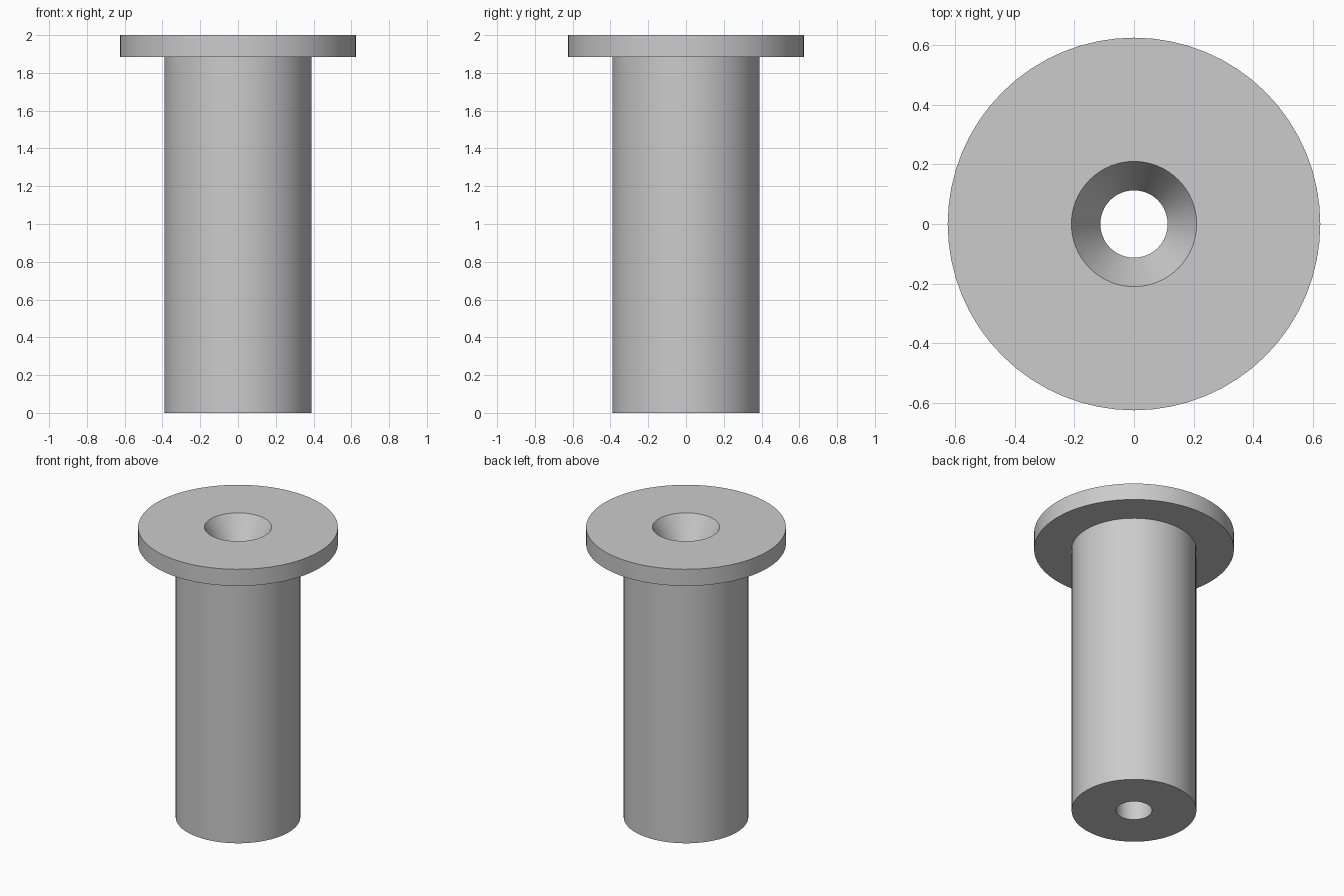
import bpy
import bmesh
import math

SEGMENTS = 64

cube = bpy.data.objects.get("Cube")
if cube:
    bpy.data.objects.remove(cube, do_unlink=True)

# Plain grey finish
grey = bpy.data.materials.new("grey")
grey.use_nodes = True
colour = (0.6, 0.6, 0.6, 1)
grey.diffuse_color = colour
grey.node_tree.nodes["Principled BSDF"].inputs["Base Color"].default_value = colour


def lathe(name, profile, material):
    """Revolve a closed (radius, height) profile around the z axis."""
    bm = bmesh.new()
    points = [bm.verts.new((r, 0, z)) for r, z in profile]
    edges = [bm.edges.new((a, b)) for a, b in zip(points, points[1:] + points[:1])]
    bmesh.ops.spin(bm, geom=points + edges, cent=(0, 0, 0), axis=(0, 0, 1),
                   angle=math.tau, steps=SEGMENTS, use_merge=True)
    bmesh.ops.remove_doubles(bm, verts=bm.verts, dist=0.0001)
    bmesh.ops.recalc_face_normals(bm, faces=bm.faces)
    mesh = bpy.data.meshes.new(name)
    bm.to_mesh(mesh)
    bm.free()
    mesh.materials.append(material)
    obj = bpy.data.objects.new(name, mesh)
    bpy.context.collection.objects.link(obj)
    bpy.ops.object.select_all(action="DESELECT")
    obj.select_set(True)
    bpy.context.view_layer.objects.active = obj
    bpy.ops.object.shade_smooth_by_angle(angle=math.radians(25))
    return obj


# Sleeve with a top flange, a straight bore and a conical countersink
bore, sink, sleeve, flange = 0.113, 0.21, 0.39, 0.625
height, flange_base = 2.0, 1.885
sink_base = height - (sink - bore) / math.tan(math.radians(30))

lathe("flanged_sleeve", [
    (bore, 0),
    (sleeve, 0),
    (sleeve, flange_base),
    (flange, flange_base),
    (flange, height),
    (sink, height),
    (bore, sink_base),
], grey)
